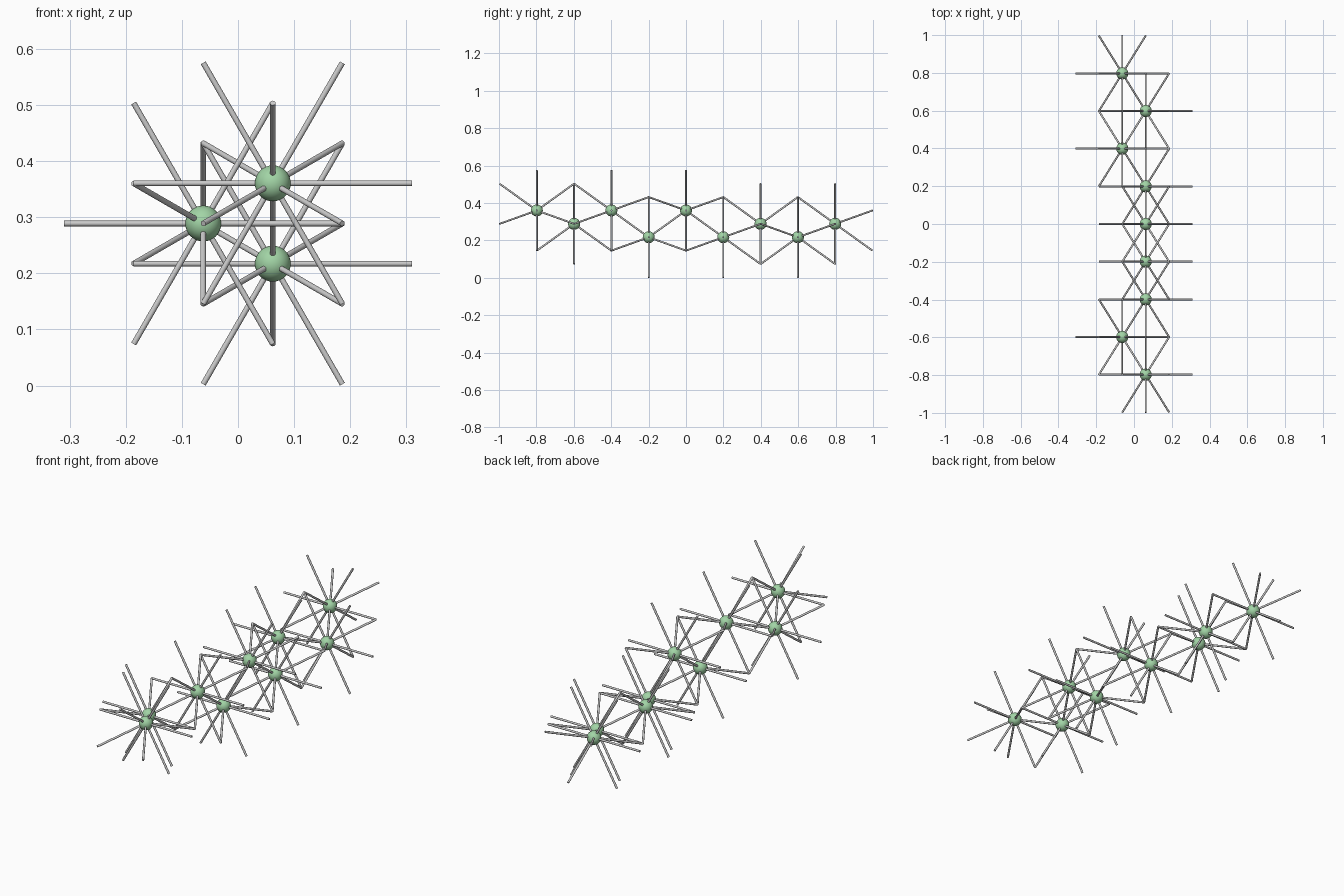
import bpy, bmesh, math
from mathutils import Vector, Matrix

if "Cube" in bpy.data.objects:
    bpy.data.objects.remove(bpy.data.objects["Cube"])

A = 0.248            # in-plane spacing
H = 0.1994           # layer spacing
ROD_R = 0.005
BALL_R = 0.032
ZC = A * math.sqrt(3) / 2 + A / math.sqrt(12) / 2 * math.sqrt(1) * 2 + ROD_R / 2
T = A / math.sqrt(12)  # z offset between the three stacking sites

# three stacking sites (x, z) of a close-packed layer
SITES = {"A": (-A / 4, ZC), "B": (A / 4, ZC + T), "C": (A / 4, ZC - T)}
STACK = "ABABCBCACAB"  # first and last letters are the missing outer neighbours

green = bpy.data.materials.new("green")
green.diffuse_color = (0.36, 0.66, 0.38, 1)
green.use_nodes = True
green.node_tree.nodes["Principled BSDF"].inputs["Base Color"].default_value = green.diffuse_color

HEX = [Vector((A * math.cos(k * math.pi / 3), 0, A * math.sin(k * math.pi / 3)))
       for k in range(6)]


def site(i):
    x, z = SITES[STACK[i]]
    return Vector((x, (i - 5) * H, z))


def nearest(p, i):
    """Three lattice points of layer i closest to p."""
    base = site(i)
    pts = [base] + [base + h for h in HEX]
    return sorted(pts, key=lambda q: (q - p).length)[:3]


def add_rod(bm, a, b):
    d = b - a
    m = Matrix.Translation((a + b) / 2) @ d.to_track_quat('Z', 'Y').to_matrix().to_4x4()
    bmesh.ops.create_cone(bm, cap_ends=True, segments=16, radius1=ROD_R,
                          radius2=ROD_R, depth=d.length, matrix=m)


def finish(bm, name, mat=None):
    me = bpy.data.meshes.new(name)
    bm.to_mesh(me)
    bm.free()
    ob = bpy.data.objects.new(name, me)
    bpy.context.collection.objects.link(ob)
    if mat:
        me.materials.append(mat)
    bpy.ops.object.select_all(action='DESELECT')
    ob.select_set(True)
    bpy.context.view_layer.objects.active = ob
    bpy.ops.object.shade_smooth_by_angle(angle=math.radians(40))


for i in range(1, 10):
    p = site(i)
    # ball
    bm = bmesh.new()
    bmesh.ops.create_uvsphere(bm, u_segments=32, v_segments=16, radius=BALL_R,
                              matrix=Matrix.Translation(p))
    finish(bm, f"ball_{i}", green)

    # six in-plane rods and three to each adjacent layer
    bm = bmesh.new()
    ends = [p + h for h in HEX] + nearest(p, i - 1) + nearest(p, i + 1)
    for q in ends:
        # a rod joining two balls is built only once
        if i > 1 and (q - site(i - 1)).length < 1e-4:
            continue
        add_rod(bm, p, q)
    finish(bm, f"rods_{i}")
